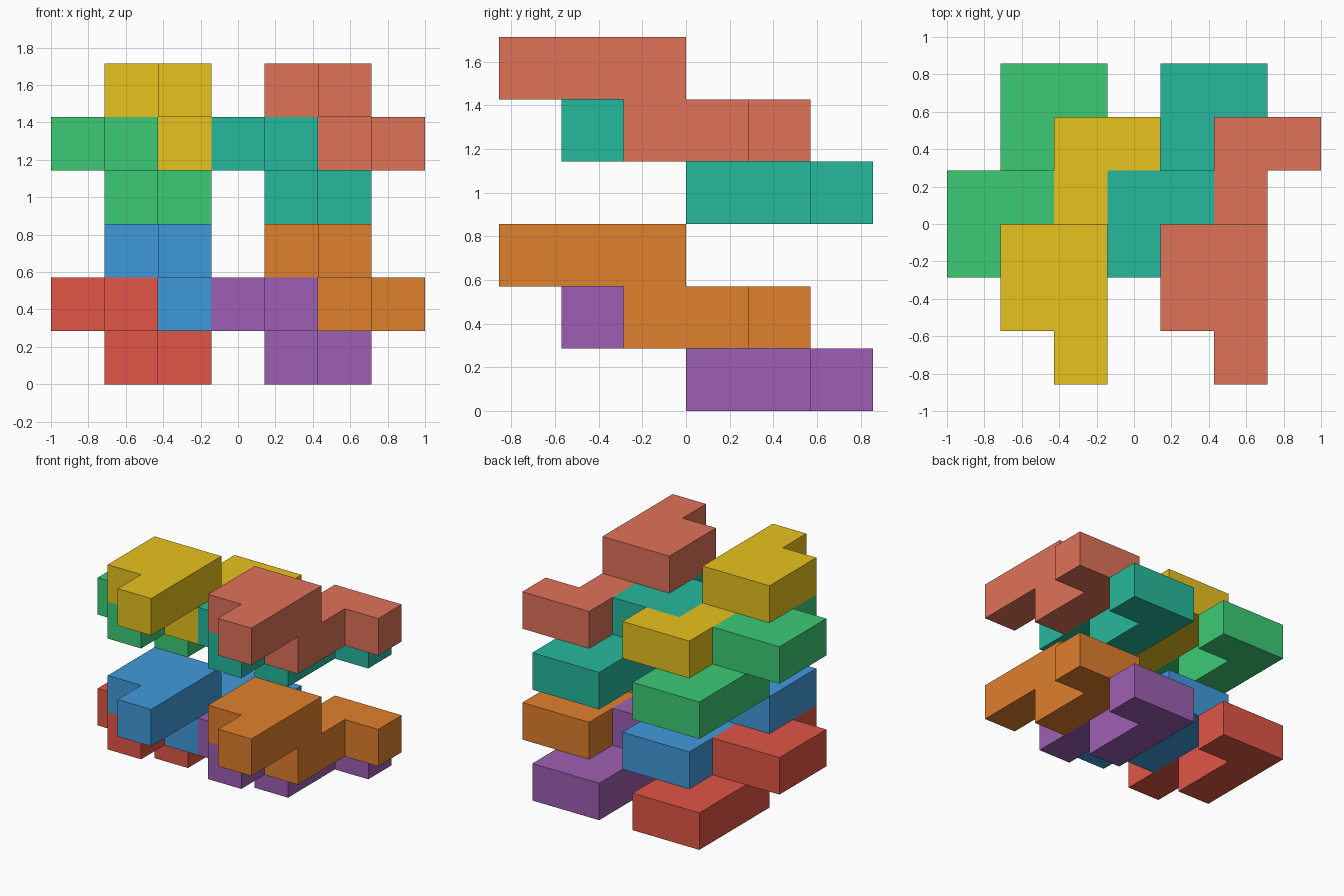
import bpy, bmesh
from mathutils import Vector

if "Cube" in bpy.data.objects:
    bpy.data.objects.remove(bpy.data.objects["Cube"])

U = 2 / 7                          # cube edge
ORIGIN = Vector((-1, -3 * U, 0))   # corner of the 7 x 6 x 6 grid

# One nonomino block: five cubes on top, four on the layer below
BLOCK = [(1, 1, 1), (2, 1, 1), (1, 2, 1), (2, 2, 1), (2, 0, 1),
         (2, 2, 0), (2, 3, 0), (2, 4, 0), (3, 4, 0)]


def linear(hex_code):
    c = [int(hex_code[i:i + 2], 16) / 255 for i in (0, 2, 4)]
    return [v / 12.92 if v <= 0.04045 else ((v + 0.055) / 1.055) ** 2.4 for v in c] + [1]


def add_block(name, offset, hex_code):
    cells = {tuple(a + b for a, b in zip(c, offset)) for c in BLOCK}
    bm = bmesh.new()
    for cell in cells:
        for axis in range(3):
            for side in (0, 1):
                neighbour = list(cell)
                neighbour[axis] += 2 * side - 1
                if tuple(neighbour) in cells:
                    continue           # inner face between two cubes
                b, c = (axis + 1) % 3, (axis + 2) % 3
                quad = []
                for s, t in ((0, 0), (1, 0), (1, 1), (0, 1)):
                    p = Vector(cell)
                    p[axis] += side
                    p[b] += s
                    p[c] += t
                    quad.append(bm.verts.new(ORIGIN + p * U))
                bm.faces.new(quad if side else quad[::-1])
    bmesh.ops.remove_doubles(bm, verts=bm.verts, dist=1e-4)
    bmesh.ops.dissolve_limit(bm, angle_limit=0.01, verts=bm.verts, edges=bm.edges)
    bmesh.ops.recalc_face_normals(bm, faces=bm.faces)
    mesh = bpy.data.meshes.new(name)
    bm.to_mesh(mesh)
    bm.free()
    mat = bpy.data.materials.new(name + "_colour")
    mat.diffuse_color = linear(hex_code)
    mat.use_nodes = True
    mat.node_tree.nodes["Principled BSDF"].inputs["Base Color"].default_value = mat.diffuse_color
    mesh.materials.append(mat)
    bpy.context.collection.objects.link(bpy.data.objects.new(name, mesh))


# Lattice of identical blocks: two storeys, two columns, low and high in each
COLOURS = [("red", "e15546"), ("blue", "409adb"), ("purple", "9e5fb3"), ("orange", "e0802d"),
           ("green", "3ccb76"), ("yellow", "e8c21d"), ("teal", "26b99c"), ("salmon", "e07259")]
n = 0
for storey in (0, 3):
    for column in (0, 3):
        for shift in ((-1, 1, 0), (0, 0, 1)):
            name, code = COLOURS[n]
            add_block(name + "_block", (shift[0] + column, shift[1], shift[2] + storey), code)
            n += 1
